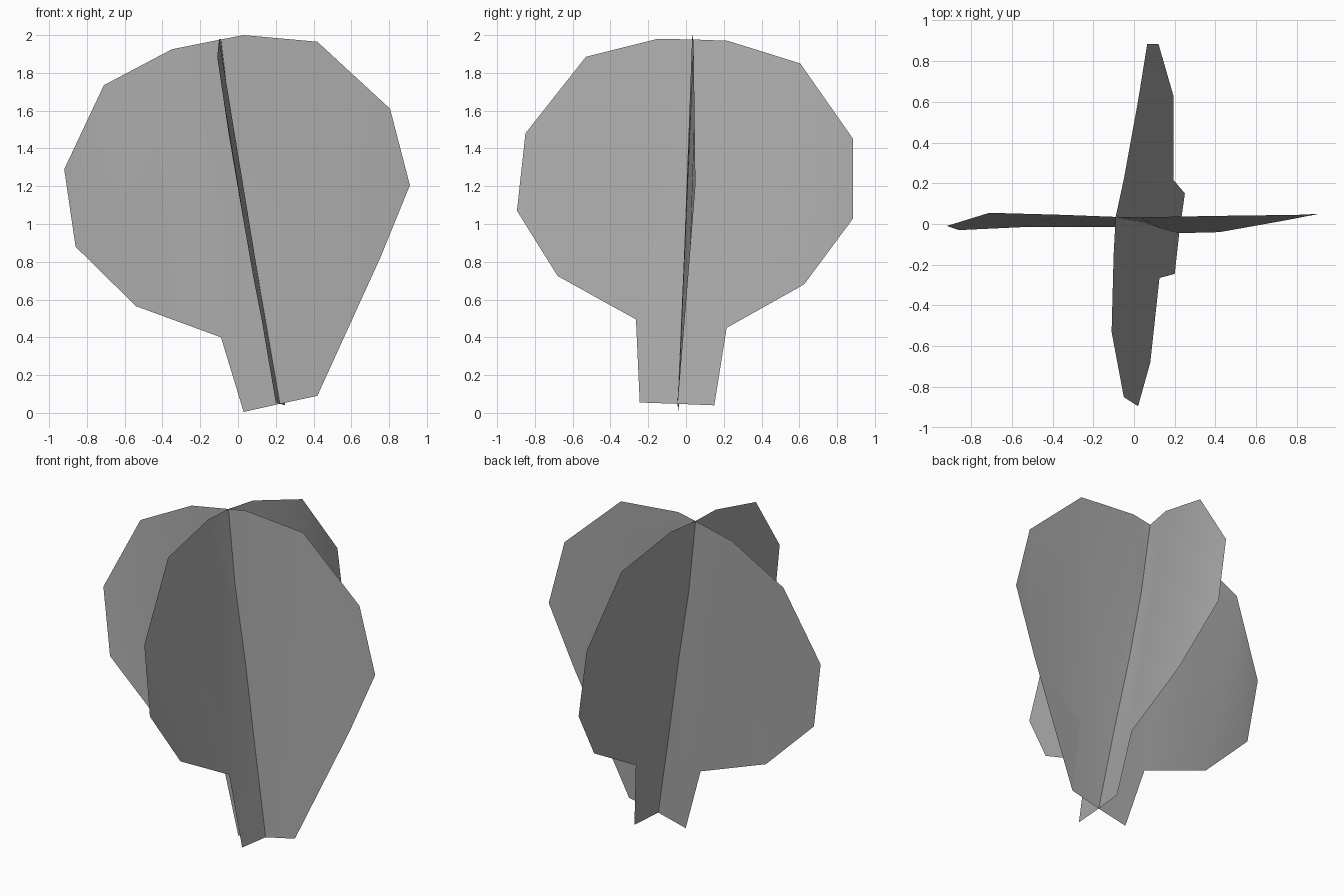
import bpy, bmesh

cube = bpy.data.objects.get("Cube")
if cube:
    bpy.data.objects.remove(cube, do_unlink=True)

grey = bpy.data.materials.new("plain grey")
grey.use_nodes = True
colour = (0.4, 0.4, 0.4, 1)
grey.diffuse_color = colour
grey.node_tree.nodes["Principled BSDF"].inputs["Base Color"].default_value = colour

# Leaning line where the two sheets cross, top to bottom
spine = [(-.09, .035, 1.977), (-.035, .022, 1.52), (.045, .01, 1.06),
         (.13, -.02, .58), (.222, -.045, .048)]

# Half outlines, each from the crown down to the foot of the trunk
right_half = [(.03, .033, 2), (.42, .04, 1.965), (.805, .045, 1.61), (.91, .05, 1.205),
              (.755, .02, .825), (.375, -.022, .535), (.42, -.04, .09)]
left_half = [(-.35, .045, 1.925), (-.71, .055, 1.735), (-.92, -.01, 1.29), (-.86, -.03, .88),
             (-.54, -.015, .565), (-.09, -.015, .4), (.03, -.04, .005)]
back_half = [(-.05, .22, 1.97), (.02, .605, 1.85), (.065, .885, 1.45), (.12, .885, 1.03),
             (.195, .625, .68), (.195, .215, .45), (.25, .15, .04)]
front_half = [(-.1, -.15, 1.98), (-.11, -.53, 1.885), (-.05, -.85, 1.48), (.02, -.895, 1.07),
              (.08, -.68, .725), (.125, -.265, .495), (.2, -.245, .055)]


def sheet(name, side_a, side_b):
    """Flat foliage-and-trunk card, gently folded along the spine."""
    bm = bmesh.new()
    middle = [bm.verts.new(p) for p in spine]
    a = [bm.verts.new(p) for p in side_a]
    b = [bm.verts.new(p) for p in side_b]
    bm.faces.new(middle + a[::-1])
    bm.faces.new(middle[::-1] + b)
    bmesh.ops.triangulate(bm, faces=bm.faces[:], ngon_method='BEAUTY')
    mesh = bpy.data.meshes.new(name)
    bm.to_mesh(mesh)
    bm.free()
    mesh.materials.append(grey)
    obj = bpy.data.objects.new(name, mesh)
    bpy.context.collection.objects.link(obj)
    bpy.ops.object.select_all(action='DESELECT')
    obj.select_set(True)
    bpy.context.view_layer.objects.active = obj
    bpy.ops.object.shade_smooth_by_angle()


sheet("wide_tree_card", right_half, left_half)
sheet("deep_tree_card", front_half, back_half)
